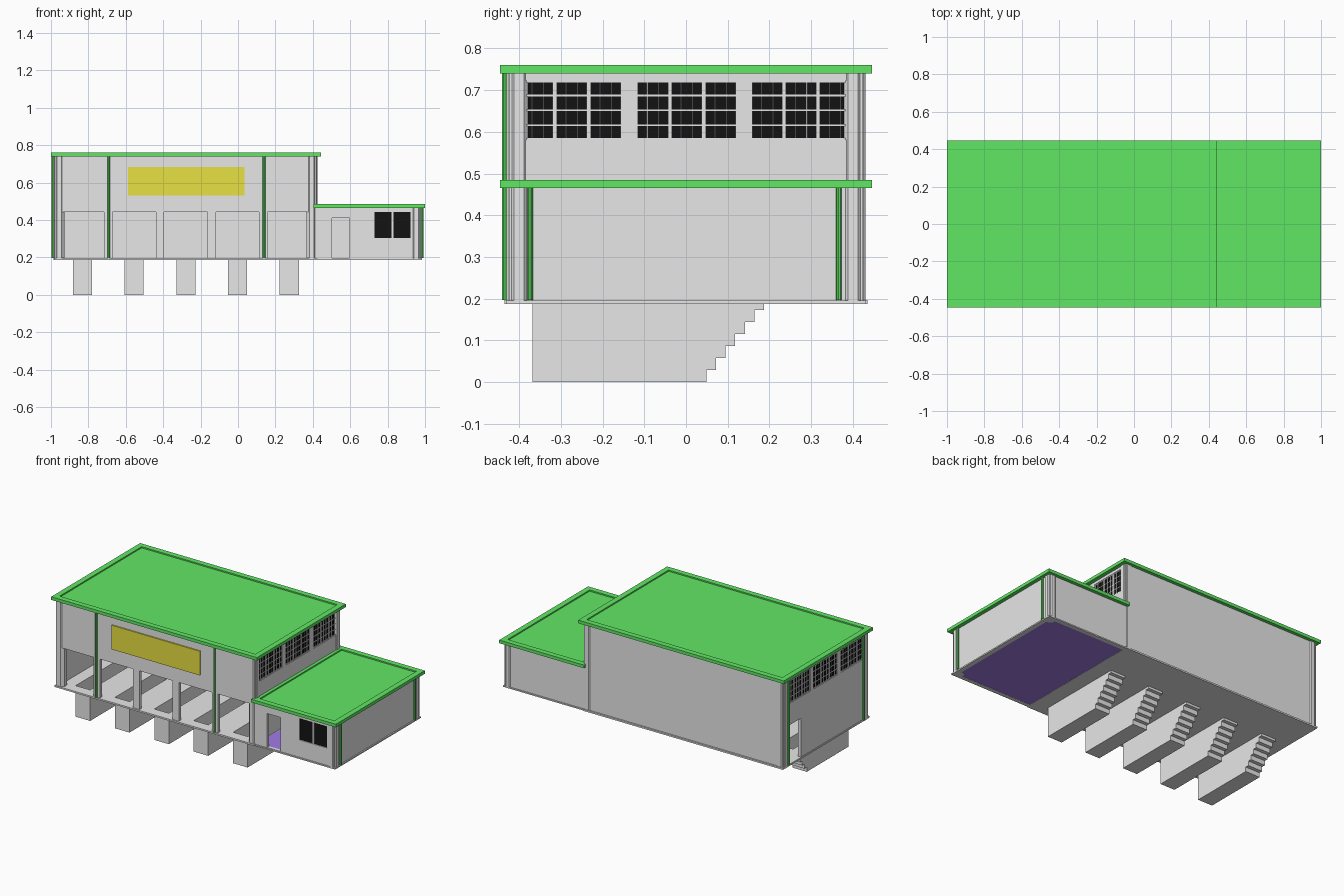
import bpy, bmesh, math
from mathutils import Matrix, Vector

if "Cube" in bpy.data.objects:
    bpy.data.objects.remove(bpy.data.objects["Cube"], do_unlink=True)


def material(name, r, g, b):
    m = bpy.data.materials.new(name)
    m.use_nodes = True
    m.diffuse_color = (r, g, b, 1)
    bsdf = next(n for n in m.node_tree.nodes if n.type == 'BSDF_PRINCIPLED')
    bsdf.inputs["Base Color"].default_value = (r, g, b, 1)
    return m


GREY = material("wall grey", 0.8, 0.8, 0.8)
GREEN = material("roof green", 0.12, 0.8, 0.13)
YELLOW = material("sign yellow", 0.8, 0.75, 0.055)
PURPLE = material("floor purple", 0.365, 0.2, 0.8)
BLACK = material("window black", 0.006, 0.006, 0.006)


def finish(name, bm, mat):
    mesh = bpy.data.meshes.new(name)
    bm.to_mesh(mesh)
    bm.free()
    mesh.materials.append(mat)
    ob = bpy.data.objects.new(name, mesh)
    bpy.context.collection.objects.link(ob)
    return ob


def boxes(name, mat, items):
    """One object from boxes given as (x0, x1, y0, y1, z0, z1)."""
    bm = bmesh.new()
    for x0, x1, y0, y1, z0, z1 in items:
        size = Matrix.Diagonal((x1 - x0, y1 - y0, z1 - z0, 1))
        mid = Vector((x0 + x1, y0 + y1, z0 + z1)) / 2
        bmesh.ops.create_cube(bm, size=1, matrix=Matrix.Translation(mid) @ size)
    return finish(name, bm, mat)


def columns(name, mat, spots, radius, sides, z0, z1):
    """Upright prisms with flat sides facing the axes."""
    bm = bmesh.new()
    for x, y in spots:
        place = Matrix.Translation((x, y, (z0 + z1) / 2)) @ Matrix.Rotation(math.pi / sides, 4, 'Z')
        bmesh.ops.create_cone(bm, cap_ends=True, segments=sides, radius1=radius,
                              radius2=radius, depth=z1 - z0, matrix=place)
    return finish(name, bm, mat)


def span(axis, a, b, c, d, z0, z1):
    """Box running a..b along the axis and c..d across it."""
    return (a, b, c, d, z0, z1) if axis == 'x' else (c, d, a, b, z0, z1)


def wall(name, axis, a, b, c, d, z0, z1, holes=()):
    """Wall split into strips around its openings (start, end, bottom, top)."""
    items, at = [], a
    for h0, h1, low, high in holes:
        items.append(span(axis, at, h0, c, d, z0, z1))
        if low > z0:
            items.append(span(axis, h0, h1, c, d, z0, low))
        items.append(span(axis, h0, h1, c, d, high, z1))
        at = h1
    items.append(span(axis, at, b, c, d, z0, z1))
    return boxes(name, GREY, items)


def roof(name, x0, x1, y0, y1, z0, z1):
    """Flat roof with a raised rim."""
    rim, deck = 0.035, z1 - 0.008
    boxes(name, GREEN, [
        (x0, x1, y0, y0 + rim, z0, z1), (x0, x1, y1 - rim, y1, z0, z1),
        (x0, x0 + rim, y0 + rim, y1 - rim, z0, z1),
        (x1 - rim, x1, y0 + rim, y1 - rim, z0, z1),
        (x0 + rim, x1 - rim, y0 + rim, y1 - rim, z0, deck)])


BASE, FLOOR, HALL_TOP, ANNEX_TOP = 0.187, 0.197, 0.74, 0.465
HALL_L, HALL_R, ANNEX_R, SIDE, THICK = -0.982, 0.42, 0.976, 0.425, 0.02
PITCH = 0.2765
BAYS = [-0.832 + PITCH * i for i in range(5)]

# hall walls with five gateways, a side door and high windows
gates = [(x - 0.116, x + 0.116, BASE, 0.443) for x in BAYS]
wins = [(c - 0.122, c + 0.122, 0.58, 0.723) for c in (-0.274, 0.002, 0.276)]
wall("hall_front_wall", 'x', HALL_L, HALL_R, -SIDE, -SIDE + THICK, BASE, HALL_TOP, gates)
wall("hall_back_wall", 'x', HALL_L, HALL_R, SIDE - THICK, SIDE, BASE, HALL_TOP)
inner = SIDE - THICK
wall("hall_right_wall", 'y', -inner, inner, HALL_R - THICK, HALL_R, BASE, HALL_TOP, wins)
wall("hall_left_wall_low", 'y', -inner, inner, HALL_L, HALL_L + THICK, BASE, 0.5,
     [(0.25, 0.37, BASE, 0.443)])
wall("hall_left_wall_high", 'y', -inner, inner, HALL_L, HALL_L + THICK, 0.5, HALL_TOP, wins)

# window glass and glazing bars on both ends of the hall
for side, x in (("left", HALL_L + 0.009), ("right", HALL_R - 0.009)):
    glass, bars = [], []
    for y0, y1, low, high in wins:
        glass.append((x - 0.003, x + 0.003, y0, y1, low, high))
        step = (y1 - y0) / 9
        for i in range(10):
            half = 0.005 if i % 3 == 0 else 0.0013
            y = y0 + i * step
            bars.append((x - 0.007, x + 0.007, y - half, y + half, low, high))
        for i in range(5):
            z = low + i * (high - low) / 4
            half = 0.005 if i in (0, 4) else 0.002
            bars.append((x - 0.006, x + 0.006, y0, y1, z - half, z + half))
    boxes(side + "_window_glass", BLACK, glass)
    boxes(side + "_window_bars", GREY, bars)

# hall floor pieced around the service pits
PIT_W, PIT_Y0, PIT_Y1 = 0.051, -0.368, 0.187
FX0, FX1, FY = -0.985, 0.424, 0.435
floor = [(FX0, FX1, -FY, PIT_Y0, BASE, FLOOR), (FX0, FX1, PIT_Y1, FY, BASE, FLOOR)]
edges = [FX0] + [x + s * PIT_W for x in BAYS for s in (-1, 1)] + [FX1]
floor += [(a, b, PIT_Y0, PIT_Y1, BASE, FLOOR) for a, b in zip(edges[::2], edges[1::2])]
boxes("hall_floor", GREY, floor)

# open service pits with stairs at the back
STEPS, FOOT = 6, 0.049
run, rise = (PIT_Y1 - FOOT) / STEPS, BASE / (STEPS + 0.5)
profile = [(PIT_Y0, BASE), (PIT_Y0, 0), (FOOT, 0)]
for i in range(1, STEPS + 1):
    profile += [(FOOT + (i - 1) * run, i * rise), (FOOT + i * run, i * rise)]
profile.append((PIT_Y1, BASE))
for n, x in enumerate(BAYS):
    bm = bmesh.new()
    left = [bm.verts.new((x - PIT_W, y, z)) for y, z in profile]
    right = [bm.verts.new((x + PIT_W, y, z)) for y, z in profile]
    bm.faces.new(left)
    bm.faces.new(right[::-1])
    for i in range(len(profile) - 1):
        bm.faces.new((left[i], right[i], right[i + 1], left[i + 1]))
    bmesh.ops.recalc_face_normals(bm, faces=bm.faces)
    finish("service_pit_%d" % (n + 1), bm, GREY)

# annex walls, floor and window
wall("annex_front_wall", 'x', HALL_R, ANNEX_R, -SIDE, -SIDE + THICK, BASE, ANNEX_TOP,
     [(0.503, 0.595, FLOOR, 0.412), (0.73, 0.922, 0.305, 0.443)])
wall("annex_back_wall", 'x', HALL_R, ANNEX_R, SIDE - THICK, SIDE, BASE, ANNEX_TOP)
wall("annex_right_wall", 'y', -inner, inner, ANNEX_R - THICK, ANNEX_R, BASE, ANNEX_TOP)
boxes("annex_floor", PURPLE, [(FX1, ANNEX_R - THICK, -inner, inner, BASE + 0.001, FLOOR)])
boxes("annex_plinth", GREY, [
    (FX1, 0.984, -FY + 0.004, -inner, BASE, FLOOR - 0.002),
    (FX1, 0.984, inner, FY - 0.004, BASE, FLOOR - 0.002),
    (ANNEX_R - THICK, 0.984, -inner, inner, BASE, FLOOR - 0.002)])
boxes("annex_window_glass", BLACK, [(0.73, 0.922, -0.419, -0.413, 0.305, 0.443)])
boxes("annex_window_bar", GREY, [(0.821, 0.831, -0.423, -0.409, 0.305, 0.443)])

# eight-sided corner columns
R8 = 0.029 / math.cos(math.pi / 8)
columns("hall_columns", GREY, [(x, s * 0.401) for x in (-0.957, 0.395) for s in (-1, 1)],
        R8, 8, BASE, HALL_TOP)
columns("annex_columns", GREY, [(0.953, s * 0.401) for s in (-1, 1)], R8, 8, BASE, ANNEX_TOP)

# roofs
roof("hall_roof", -1.0, 0.445, -0.446, 0.446, HALL_TOP, 0.76)
roof("annex_roof", 0.405, 1.0, -0.446, 0.446, ANNEX_TOP, 0.485)

# downpipes
columns("front_downpipes", GREEN, [(-0.692, -0.434), (0.139, -0.434)], 0.007, 10, FLOOR, HALL_TOP)
columns("left_downpipes", GREEN, [(-0.989, -0.372), (-0.989, 0.38)], 0.007, 10, FLOOR, HALL_TOP)
columns("right_downpipes", GREEN, [(0.984, -0.374), (0.984, 0.366)], 0.007, 10, FLOOR, ANNEX_TOP)

# blank sign board
boxes("sign_board", YELLOW, [(-0.587, 0.035, -0.433, -0.424, 0.532, 0.685)])
